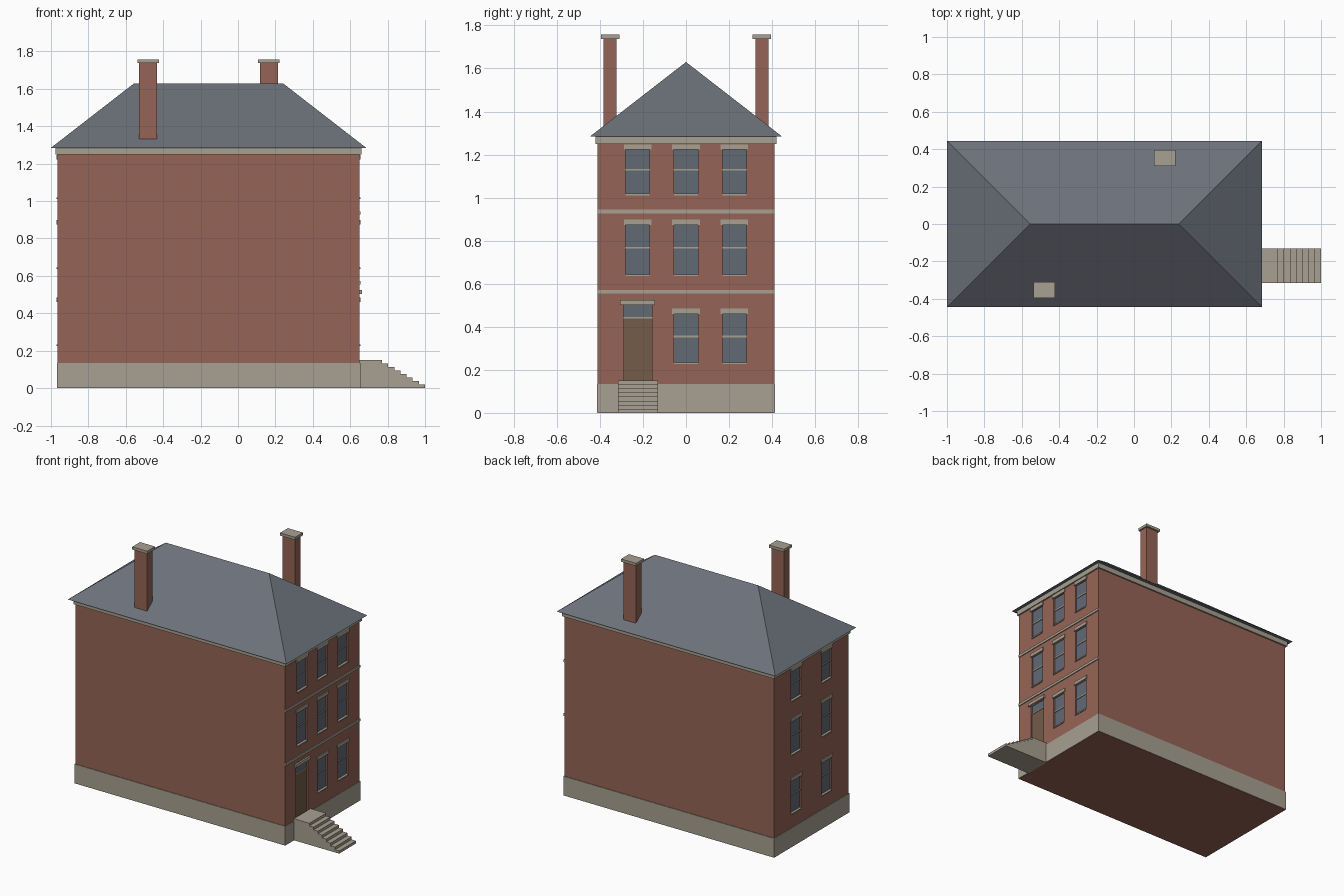
import bpy
import bmesh

cube = bpy.data.objects.get("Cube")
if cube:
    bpy.data.objects.remove(cube, do_unlink=True)


def material(name, srgb):
    color = [((c / 255 + 0.055) / 1.055) ** 2.4 for c in srgb] + [1]
    m = bpy.data.materials.new(name)
    m.use_nodes = True
    m.diffuse_color = color
    m.node_tree.nodes["Principled BSDF"].inputs["Base Color"].default_value = color
    return m


brick = material("red brick", (150, 100, 86))
stone = material("pale stone", (168, 160, 145))
slate = material("slate roof", (108, 113, 122))
glass = material("window glass", (98, 106, 116))
wood = material("brown door wood", (115, 92, 72))


def finish(name, bm, mat):
    bmesh.ops.recalc_face_normals(bm, faces=bm.faces)
    mesh = bpy.data.meshes.new(name)
    bm.to_mesh(mesh)
    bm.free()
    mesh.materials.append(mat)
    obj = bpy.data.objects.new(name, mesh)
    bpy.context.collection.objects.link(obj)
    return obj


def add_box(bm, xs, ys, zs):
    verts = bmesh.ops.create_cube(bm, size=1)["verts"]
    for v in verts:
        for axis, (a, b) in enumerate((xs, ys, zs)):
            v.co[axis] = a if v.co[axis] < 0 else b


def boxes(name, mat, items):
    bm = bmesh.new()
    for item in items:
        add_box(bm, *item)
    return finish(name, bm, mat)


# House body, plinth and cornice
FRONT, REAR, SIDE = 0.65, -0.965, 0.41
body = boxes("brick_walls", brick, [((REAR, FRONT), (-SIDE, SIDE), (0, 1.26))])
plinth = boxes("stone_plinth", stone, [((REAR - .004, FRONT + .004), (-.414, .414), (0.001, .135))])
boxes("cornice", stone, [((REAR - .01, FRONT + .01), (-.42, .42), (1.25, 1.285))])

# Hipped roof
bm = bmesh.new()
eaves = [bm.verts.new((x, y, 1.285)) for x, y in
         ((-1, -.445), (.685, -.445), (.685, .445), (-1, .445))]
left, right = bm.verts.new((-.555, 0, 1.63)), bm.verts.new((.24, 0, 1.63))
a, b, c, d = eaves
for face in ((a, b, right, left), (b, c, right), (c, d, left, right), (d, a, left), (d, c, b, a)):
    bm.faces.new(face)
finish("hipped_roof", bm, slate)

# Chimneys with stone caps
for name, x, y in (("right", -.48, -.353), ("left", .165, .353)):
    boxes(name + "_chimney", brick, [((x - .048, x + .048), (y - .031, y + .031), (1.29, 1.745))])
    boxes(name + "_chimney_cap", stone, [((x - .058, x + .058), (y - .043, y + .043), (1.738, 1.757))])

# Windows and door: openings cut into the wall, then filled with panes and trim
HALF, DEPTH = .055, .012
FLOORS = ((.23, .46), (.64, .874), (1.015, 1.223))


def span(wall, sign, near, far):
    return tuple(sorted((wall + sign * near, wall + sign * far)))


openings, panes, trim = [], [], []
for wall, sign, columns in ((FRONT, 1, (-.225, 0, .225)), (REAR, -1, (-.166, .166))):
    for floor, (low, high) in enumerate(FLOORS):
        for y in columns:
            if sign > 0 and floor == 0 and y < 0:
                continue
            ys, wide = (y - HALF, y + HALF), (y - .064, y + .064)
            mid = (low + high) / 2 + .01
            openings.append((span(wall, sign, -DEPTH, .05), ys, (low, high)))
            panes.append((span(wall, sign, -DEPTH - .004, -DEPTH + .001), ys, (low, high)))
            trim.append((span(wall, sign, -DEPTH, -.006), ys, (mid - .004, mid + .004)))
            trim.append((span(wall, sign, -.01, .006), wide, (high, high + .024)))
            trim.append((span(wall, sign, -DEPTH, .006), ys, (low - .004, low + .004)))

door_y = (-.288, -.158)
openings.append(((FRONT - DEPTH, FRONT + .05), door_y, (.135, .502)))
panes.append(((FRONT - DEPTH - .004, FRONT - DEPTH + .001), door_y, (.442, .502)))
trim.append(((FRONT - .01, FRONT + .012), (-.307, -.144), (.502, .524)))
trim.append(((FRONT - DEPTH, FRONT - .006), door_y, (.439, .445)))
boxes("front_door", wood, [((FRONT - DEPTH - .004, FRONT - DEPTH + .002), door_y, (.135, .442))])
boxes("window_panes", glass, panes)
boxes("lintels_sills_and_rails", stone, trim)

# String courses across the entrance wall
boxes("string_courses", stone, [((FRONT - .01, FRONT + .006), (-SIDE, SIDE), (z - .009, z + .009))
                                for z in (.563, .936)])

cutter = boxes("opening_cutter", brick, openings)
cutter.hide_render = True
cutter.hide_viewport = True
cut = body.modifiers.new("openings", "BOOLEAN")
cut.operation = "DIFFERENCE"
cut.solver = "EXACT"
cut.object = cutter

# Entrance steps: a stepped side profile pushed across
RISERS, TOP, START, END = 8, .15, .77, 1.0
rise, tread = TOP / RISERS, (END - START) / (RISERS - 1)
profile = [(FRONT, 0), (FRONT, TOP)]
for i in range(RISERS):
    x = START + i * tread
    profile += [(x, TOP - i * rise), (x, TOP - (i + 1) * rise)]
bm = bmesh.new()
face = bm.faces.new([bm.verts.new((x, -.315, z)) for x, z in profile])
moved = bmesh.ops.extrude_face_region(bm, geom=[face])["geom"]
bmesh.ops.translate(bm, vec=(0, .185, 0), verts=[v for v in moved if isinstance(v, bmesh.types.BMVert)])
finish("entrance_steps", bm, stone)
